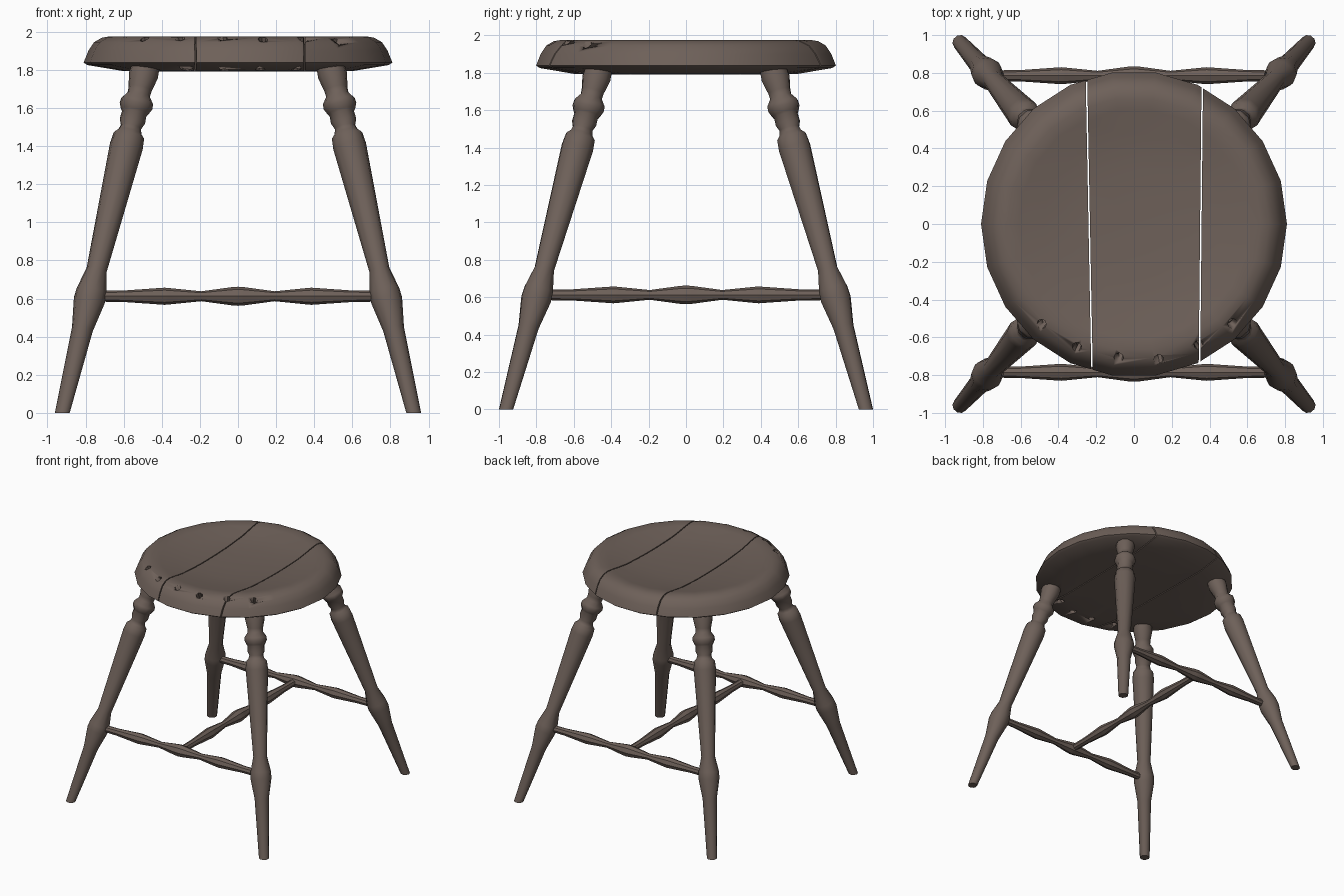
import bpy, bmesh, math
from mathutils import Vector

if "Cube" in bpy.data.objects:
    bpy.data.objects.remove(bpy.data.objects["Cube"])

wood = bpy.data.materials.new("dark brown wood")
wood.diffuse_color = (0.155, 0.118, 0.100, 1)
wood.use_nodes = True
wood.node_tree.nodes["Principled BSDF"].inputs["Base Color"].default_value = wood.diffuse_color


def make_object(name, bm, angle=40):
    bmesh.ops.recalc_face_normals(bm, faces=bm.faces)
    me = bpy.data.meshes.new(name)
    bm.to_mesh(me)
    bm.free()
    me.materials.append(wood)
    ob = bpy.data.objects.new(name, me)
    bpy.context.collection.objects.link(ob)
    bpy.ops.object.select_all(action='DESELECT')
    ob.select_set(True)
    bpy.context.view_layer.objects.active = ob
    bpy.ops.object.shade_smooth_by_angle(angle=math.radians(angle))
    return ob


def turned_bm(a, b, profile, sides):
    """Turned part from a to b; profile = (fraction along axis, radius)."""
    a, b = Vector(a), Vector(b)
    rot = (b - a).to_track_quat('Z', 'Y')
    bm = bmesh.new()
    rings = []
    for t, r in profile:
        c = a.lerp(b, t)
        rings.append([bm.verts.new(c + rot @ Vector((
            r * math.cos(2 * math.pi * i / sides), r * math.sin(2 * math.pi * i / sides), 0)))
            for i in range(sides)])
    for p, q in zip(rings, rings[1:]):
        for i in range(sides):
            j = (i + 1) % sides
            bm.faces.new((p[i], p[j], q[j], q[i]))
    bm.faces.new(rings[0])
    bm.faces.new(rings[-1])
    return bm, rings


# splayed turned legs, as (height, radius)
leg_prof = [(0, .04), (.44, .056), (.59, .083), (.64, .080), (.75, .054), (1.40, .088),
            (1.455, .082), (1.475, .062), (1.50, .055), (1.53, .068), (1.57, .066),
            (1.58, .074), (1.61, .088), (1.635, .086), (1.67, .060), (1.70, .062),
            (1.77, .078), (1.82, .074), (1.86, .074)]
H = 1.86
for sy, fb in ((-1, "front"), (1, "back")):
    for sx, lr in ((-1, "left"), (1, "right")):
        bm, rings = turned_bm((sx * .922, sy * .962, 0), (sx * .475, sy * .455, H),
                              [(z / H, r) for z, r in leg_prof], 10)
        for v in rings[0]:          # foot cut level with the floor
            v.co.z = 0
        make_object(f"{fb}_{lr}_leg", bm)

# stretchers forming an H
half = [(1, .028), (.78, .030), (.5, .045), (.47, .043), (.25, .026), (.04, .048)]
prof = [((1 - t) / 2, r) for t, r in half] + [(.5, .050)] + [((1 + t) / 2, r) for t, r in reversed(half)]
for name, a, b in (("front_stretcher", (-.77, -.785, .612), (.77, -.785, .612)),
                   ("back_stretcher", (-.77, .785, .612), (.77, .785, .612)),
                   ("middle_stretcher", (0, -.775, .612), (0, .775, .612))):
    bm, _ = turned_bm(a, b, prof, 8)
    make_object(name, bm, 30)

# slanted hole cutter along the front rim
holes = bmesh.new()
for x, y in ((-.485, -.525), (-.30, -.645), (-.08, -.70), (.13, -.71), (.34, -.635), (.52, -.525)):
    d = Vector((x, y, 0)).normalized() * .10
    b2, _ = turned_bm((x - d.x, y - d.y, 1.75), (x + d.x * .4, y + d.y * .4, 2.03),
                      [(0, .026), (1, .026)], 8)
    bmesh.ops.recalc_face_normals(b2, faces=b2.faces)
    tmp = bpy.data.meshes.new("tmp")
    b2.to_mesh(tmp)
    b2.free()
    holes.from_mesh(tmp)
    bpy.data.meshes.remove(tmp)
cutter = make_object("hole_cutter", holes)

# dished seat: lathed disc sliced into three planks
seat_prof = [(.30, 1.79), (.60, 1.793), (.79, 1.825), (.81, 1.838), (.785, 1.90), (.755, 1.945),
             (.715, 1.968), (.67, 1.976), (.61, 1.968), (.48, 1.943), (.30, 1.928), (.12, 1.922)]


def cut(bm, p, n):
    """Remove the side the normal points to and cap the cut."""
    r = bmesh.ops.bisect_plane(bm, geom=bm.verts[:] + bm.edges[:] + bm.faces[:],
                               plane_co=p, plane_no=n, clear_outer=True)
    edges = [e for e in r['geom_cut'] if isinstance(e, bmesh.types.BMEdge)]
    bmesh.ops.contextual_create(bm, geom=edges)


def plank(name, cuts):
    bm, _ = turned_bm((0, 0, 0), (0, 0, 1), [(z, r) for r, z in seat_prof], 22)
    for p, n in cuts:
        cut(bm, p, n)
    ob = make_object(name, bm, 40)
    mod = ob.modifiers.new("holes", 'BOOLEAN')
    mod.operation, mod.solver, mod.object = 'DIFFERENCE', 'EXACT', cutter
    bpy.ops.object.modifier_apply(modifier=mod.name)


g = .004
nl = Vector((1, .019, 0)).normalized()
nr = Vector((1, -.010, 0)).normalized()
pl, pr = Vector((-.237, 0, 1.9)), Vector((.354, 0, 1.9))
plank("left_seat_plank", [(pl - nl * g, nl)])
plank("middle_seat_plank", [(pl + nl * g, -nl), (pr - nr * g, nr)])
plank("right_seat_plank", [(pr + nr * g, -nr)])
bpy.data.objects.remove(cutter)
